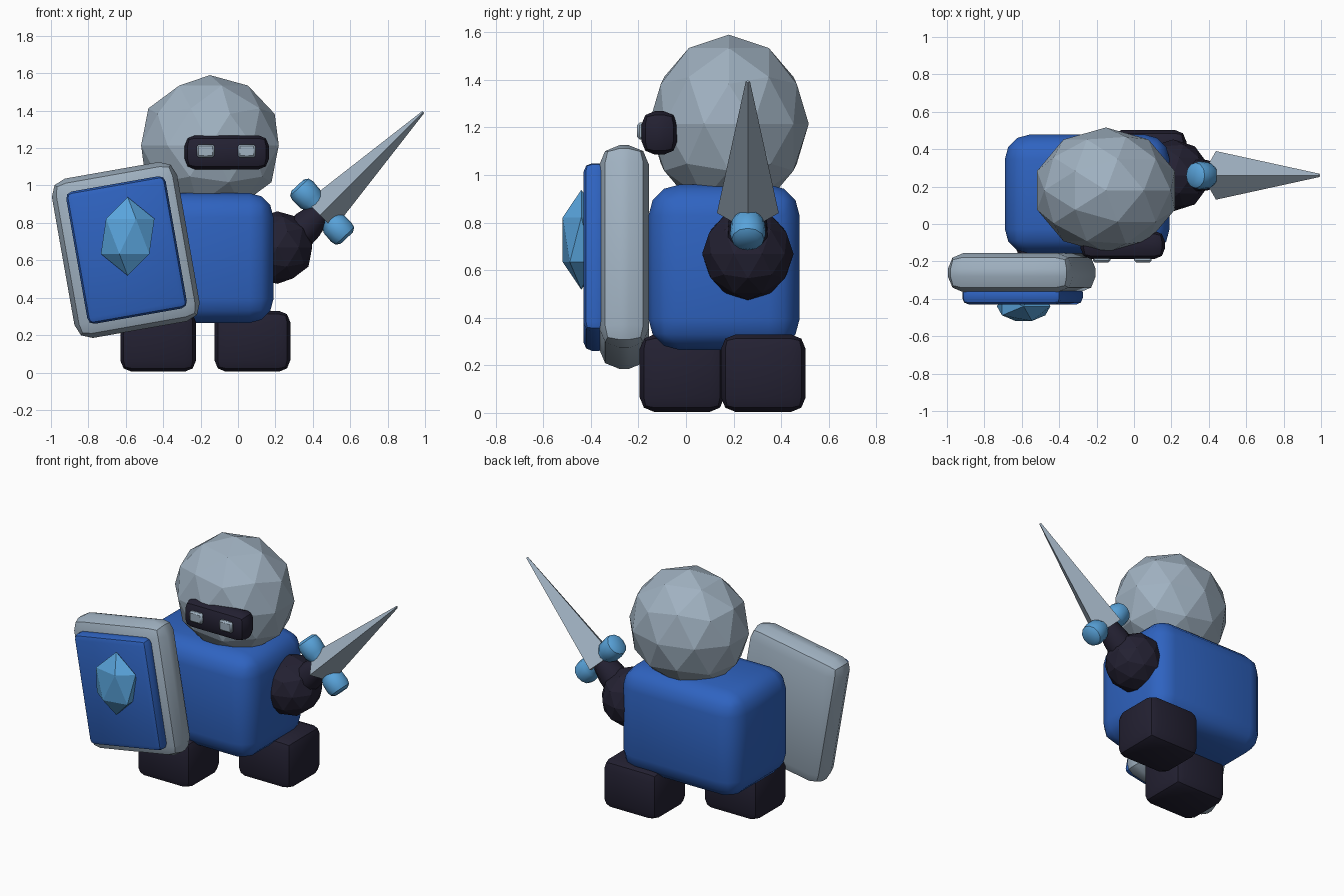
import bpy
import bmesh
import math
from mathutils import Vector, Matrix

old = bpy.data.objects.get("Cube")
if old:
    bpy.data.objects.remove(old, do_unlink=True)


def material(name, r, g, b):
    m = bpy.data.materials.new(name)
    m.use_nodes = True
    m.diffuse_color = (r, g, b, 1)
    m.node_tree.nodes["Principled BSDF"].inputs["Base Color"].default_value = (r, g, b, 1)
    return m


steel = material("steel grey", 0.35, 0.44, 0.53)
blue = material("royal blue", 0.028, 0.125, 0.53)
dark = material("dark cloth", 0.017, 0.015, 0.032)
crystal = material("crystal blue", 0.10, 0.37, 0.71)


def make(name, bm, mat, loc, turn=0, smooth=False):
    """Turn a bmesh into an object, turned in degrees about y."""
    mesh = bpy.data.meshes.new(name)
    bmesh.ops.recalc_face_normals(bm, faces=bm.faces)
    bm.to_mesh(mesh)
    bm.free()
    mesh.materials.append(mat)
    obj = bpy.data.objects.new(name, mesh)
    bpy.context.collection.objects.link(obj)
    obj.location = loc
    obj.rotation_euler.y = math.radians(turn)
    if smooth:
        bpy.ops.object.select_all(action='DESELECT')
        obj.select_set(True)
        bpy.context.view_layer.objects.active = obj
        bpy.ops.object.shade_smooth_by_angle(angle=math.radians(40))
    return obj


def rounded_box(name, mat, loc, size, bevel, turn=0, segments=2):
    bm = bmesh.new()
    bmesh.ops.create_cube(bm, size=1, matrix=Matrix.Diagonal((*size, 1)))
    bmesh.ops.bevel(bm, geom=bm.edges[:], offset=bevel, segments=segments,
                    profile=0.5, affect='EDGES')
    return make(name, bm, mat, loc, turn, True)


def faceted_ball(name, mat, loc, scale, subdivisions=2):
    bm = bmesh.new()
    bmesh.ops.create_icosphere(bm, subdivisions=subdivisions, radius=1,
                               matrix=Matrix.Diagonal((*scale, 1)))
    return make(name, bm, mat, loc)


def lathe(name, mat, loc, profile, sides, turn, smooth=True):
    """Spin (radius, height) points about z and cap both ends."""
    bm = bmesh.new()
    rings = [[bm.verts.new((r * math.cos(a), r * math.sin(a), h))
              for a in (math.tau * i / sides for i in range(sides))]
             for r, h in profile]
    for low, high in zip(rings, rings[1:]):
        for i in range(sides):
            j = (i + 1) % sides
            bm.faces.new((low[i], low[j], high[j], high[i]))
    bm.faces.new(rings[0])
    bm.faces.new(rings[-1])
    return make(name, bm, mat, loc, turn, smooth)


# Body and feet
rounded_box("body", blue, (-0.25, 0.16, 0.612), (0.88, 0.635, 0.695), 0.13, segments=3)
for name, x, y in (("right_foot", -0.427, -0.017), ("left_foot", 0.077, 0.325)):
    rounded_box(name, dark, (x, y, 0.167), (0.405, 0.355, 0.325), 0.06)

# Head, visor and eyes
faceted_ball("head", steel, (-0.15, 0.18, 1.215), (0.387, 0.336, 0.375))
rounded_box("visor", dark, (-0.06, -0.112, 1.177), (0.45, 0.15, 0.182), 0.055)
for name, x in (("right_eye", -0.173), ("left_eye", 0.047)):
    rounded_box(name, steel, (x, -0.19, 1.185), (0.094, 0.03, 0.07), 0.01, segments=1)

# Shield
tilt = -10
rounded_box("shield_rim", steel, (-0.6, -0.26, 0.655), (0.68, 0.21, 0.865), 0.085, tilt)
rounded_box("shield_panel", blue, (-0.596, -0.38, 0.655), (0.54, 0.10, 0.718), 0.035, tilt)
faceted_ball("shield_gem", crystal, (-0.59, -0.44, 0.728), (0.16, 0.092, 0.21), 1)

# Arm, hand and sword
faceted_ball("left_arm", dark, (0.21, 0.26, 0.668), (0.196, 0.192, 0.194))
hilt = Vector((0.45, 0.26, 0.86))
lathe("left_hand", dark, (0.36, 0.26, 0.775),
      [(0.09, -0.08), (0.085, 0.02), (0.062, 0.12)], 10, 45)
lathe("sword_guard", crystal, hilt,
      [(0.045, -0.193), (0.068, -0.178), (0.075, -0.15), (0.072, -0.09), (0.05, -0.05),
       (0.05, 0.05), (0.072, 0.09), (0.075, 0.15), (0.068, 0.178), (0.045, 0.193)],
      12, -43)
lathe("sword_blade", steel, hilt - Vector((0.012, 0, 0.02)),
      [(0.13, 0.0), (0.009, 0.782)], 4, 45, False).scale.x = 0.8
